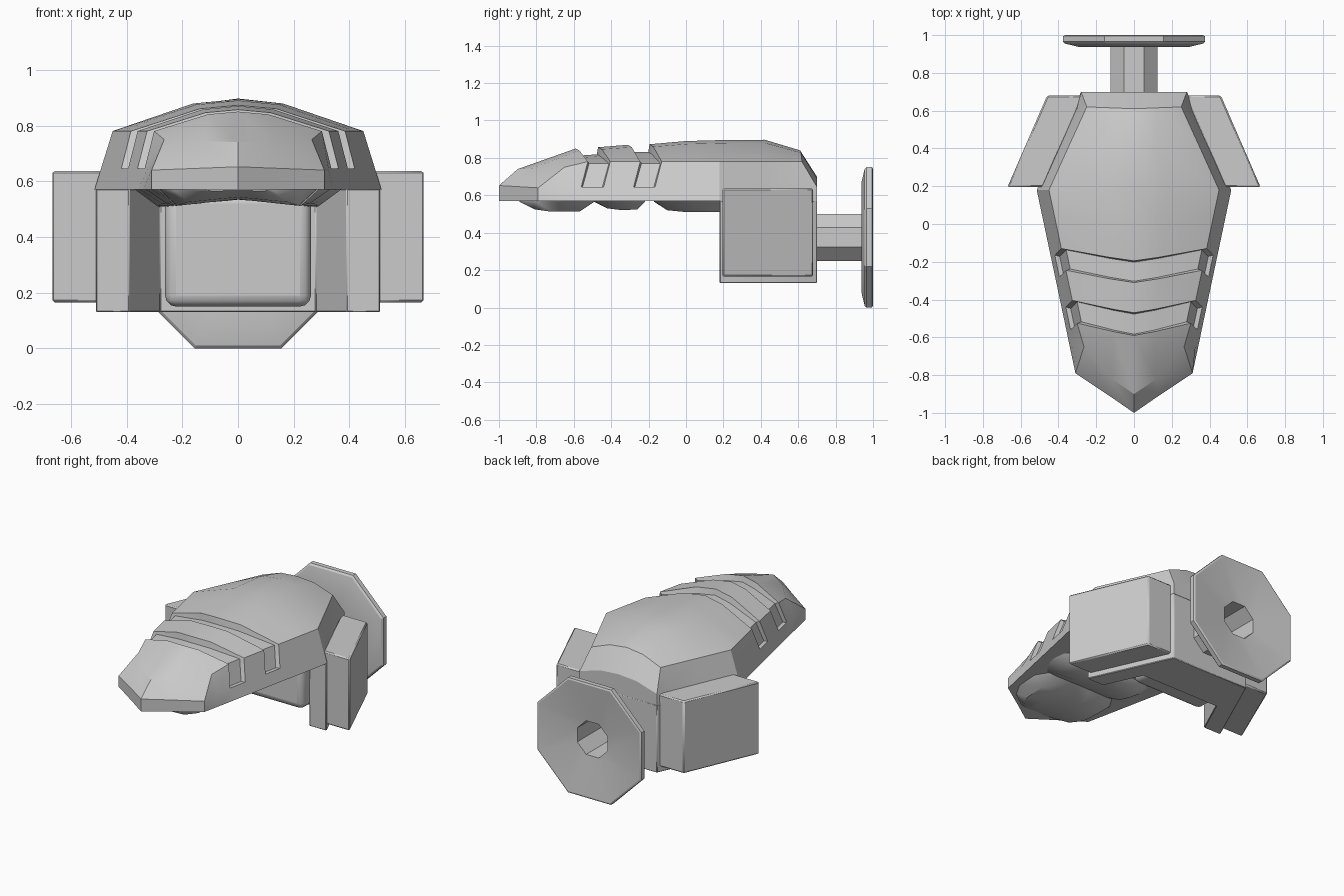
import bpy, bmesh
from math import cos, sin, pi, radians

if "Cube" in bpy.data.objects:
    bpy.data.objects.remove(bpy.data.objects["Cube"])


def finish(name, bm, angle=25, bevel=0.0, segments=1):
    bmesh.ops.remove_doubles(bm, verts=bm.verts, dist=1e-4)
    bmesh.ops.recalc_face_normals(bm, faces=bm.faces)
    me = bpy.data.meshes.new(name)
    bm.to_mesh(me)
    bm.free()
    ob = bpy.data.objects.new(name, me)
    bpy.context.collection.objects.link(ob)
    bpy.ops.object.select_all(action='DESELECT')
    ob.select_set(True)
    bpy.context.view_layer.objects.active = ob
    bpy.ops.object.shade_smooth_by_angle(angle=radians(angle))
    if bevel:
        m = ob.modifiers.new("edge_bevel", 'BEVEL')
        m.width, m.segments = bevel, segments
        m.limit_method, m.angle_limit = 'ANGLE', radians(30)
    return ob


def loft(name, halves, angle=25):
    """Skin half cross-sections (outer edge to x=0), mirrored to closed rings."""
    bm = bmesh.new()
    rings = []
    for h in halves:
        pts = h + [(-x, y, z) for x, y, z in h[-2::-1]]
        rings.append([bm.verts.new(p) for p in pts])
    n = len(rings[0])
    for a, b in zip(rings, rings[1:]):
        for i in range(n):
            j = (i + 1) % n
            bm.faces.new((a[i], a[j], b[j], b[i]))
    bm.faces.new(rings[0])
    bm.faces.new(rings[-1][::-1])
    return finish(name, bm, angle)


def prism(name, plan, z0, z1, bevel=0.0, segments=1):
    bm = bmesh.new()
    lo = [bm.verts.new((x, y, z0)) for x, y in plan]
    hi = [bm.verts.new((x, y, z1)) for x, y in plan]
    for i in range(len(plan)):
        j = (i + 1) % len(plan)
        bm.faces.new((lo[i], lo[j], hi[j], hi[i]))
    bm.faces.new(lo[::-1])
    bm.faces.new(hi)
    return finish(name, bm, 25, bevel, segments)


# Shell cross-section: rim, side crease (doubled for grooves), shoulder, crown, ridge
def half_width(y):
    return 0.31 + (y + 0.79) * 0.2113 if y < 0.18 else 0.515 - (y - 0.18) * 0.452


def section(yr, zr, shift=1.0, inset=0.0):
    yl, ys = yr + 0.03 * shift, yr + 0.065 * shift
    xb, xs = half_width(yl), half_width(ys) - 0.065 - inset
    zm = 0.78 + 0.86 * (zr - 0.78)
    return [(xb, yl, 0.57), (xb - 0.023, yl, 0.645), (xb - 0.023 - inset, yl, 0.645),
            (xs, ys, 0.78 - inset * 0.4), (xs * 0.36, yr + 0.02 * shift, zm - inset * 1.6),
            (0, yr, zr - inset * 1.6)]


rim = (0.31, -0.79)
nose_base = [(*rim, 0.57)] * 4 + [(0.13, -0.91, 0.57), (0, -1, 0.57)]
nose_lip = [(*rim, 0.57)] + [(*rim, 0.64)] * 3 + [(0.13, -0.91, 0.647), (0, -1, 0.652)]
nose_top = [(0.34, -0.65, 0.57), (0.325, -0.65, 0.645), (0.325, -0.65, 0.645),
            (0.265, -0.65, 0.75), (0.12, -0.82, 0.745), (0, -0.9, 0.74)]
rear_top = [(0.325, 0.60, 0.57), (0.305, 0.60, 0.645), (0.305, 0.60, 0.645),
            (0.25, 0.62, 0.78), (0.12, 0.615, 0.828), (0, 0.61, 0.84)]
rear_end = [(0.28, 0.70, 0.57)] + [(0.28, 0.70, 0.645)] * 3 + [(0.13, 0.70, 0.69), (0, 0.70, 0.70)]
D = 0.024
loft("armour_shell", [
    nose_base, nose_lip, nose_top,
    section(-0.59, 0.85), section(-0.583, 0.85, inset=D),
    section(-0.477, 0.857, inset=D), section(-0.47, 0.857),
    section(-0.31, 0.87), section(-0.303, 0.87, inset=D),
    section(-0.202, 0.87, inset=D), section(-0.195, 0.873),
    section(0.0, 0.89, 0.6), section(0.18, 0.895, 0), section(0.42, 0.897, 0),
    rear_top, rear_end])


# Underside pads with a shallow groove down the middle
def pad(name, rows):
    loft(name, [[(w, y, 0.58), (w, y, 0.57), (w * 0.78, y, 0.57 - d),
                 (w * 0.3, y, 0.57 - d * 0.75), (0, y, 0.57 - d * 0.6)]
                for y, w, d in rows], 40)


pad("front_pad", [(-0.89, 0.12, 0.005), (-0.81, 0.23, 0.045), (-0.72, 0.28, 0.058),
                  (-0.57, 0.29, 0.058), (-0.49, 0.24, 0.005)])
pad("middle_pad", [(-0.49, 0.26, 0.005), (-0.42, 0.31, 0.04), (-0.34, 0.33, 0.05),
                   (-0.26, 0.32, 0.045), (-0.22, 0.28, 0.005)])
pad("rear_pad", [(-0.17, 0.29, 0.005), (-0.10, 0.35, 0.05), (0.0, 0.37, 0.06),
                 (0.20, 0.37, 0.06), (0.42, 0.27, 0.06)])

# U-shaped cuff under the back of the shell
half = [(0.28, 0.42), (0.39, 0.18), (0.51, 0.18), (0.51, 0.19), (0.28, 0.70)]
prism("cuff", half + [(-x, y) for x, y in half[::-1]], 0.13, 0.572, 0.004)

# Soft block inside the cuff
prism("inner_pad", [(-0.262, 0.29), (0.262, 0.29), (0.262, 0.45), (-0.262, 0.45)],
      0.15, 0.56, 0.04, 3)

# Slanted side boxes
for side, s in (("right", 1), ("left", -1)):
    plan = [(0.48, 0.195), (0.67, 0.195), (0.46, 0.68), (0.27, 0.68)]
    prism(side + "_side_box", [(s * x, y) for x, y in plan], 0.165, 0.637, 0.008)

# Hollow octagonal shaft with a dished end disc, spun around the y axis
profile = [(0.11, 0.71), (0.125, 0.69), (0.125, 0.945), (0.29, 0.937), (0.365, 0.955),
           (0.375, 0.965), (0.375, 0.995), (0.365, 1.0), (0.11, 0.965)]
bm = bmesh.new()
rings = []
for k in range(8):
    a = (k + 0.5) * pi / 4
    rings.append([bm.verts.new((r / cos(pi / 8) * cos(a), y, 0.375 + r / cos(pi / 8) * sin(a)))
                  for r, y in profile])
for k in range(8):
    a, b = rings[k], rings[(k + 1) % 8]
    for i in range(len(profile)):
        j = (i + 1) % len(profile)
        bm.faces.new((a[i], a[j], b[j], b[i]))
finish("octagonal_mount", bm, 30)
